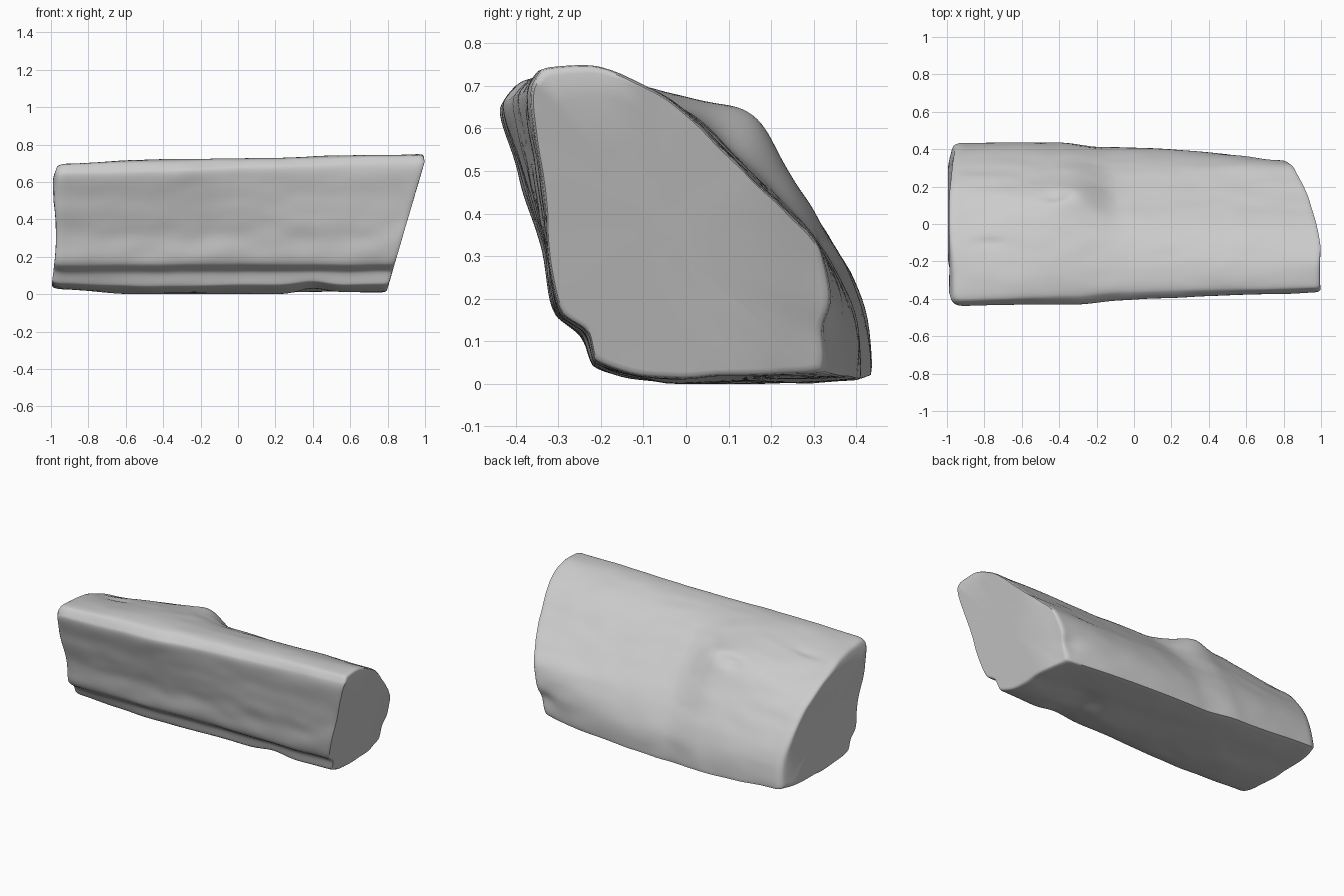
import bpy, bmesh, math
from mathutils import Vector, noise

if "Cube" in bpy.data.objects:
    bpy.data.objects.remove(bpy.data.objects["Cube"])

# Cross-sections (y, z) along the log: front top edge, bark arc, base, split front
left = [(-.438, .645), (-.405, .69), (-.30, .695), (-.15, .67), (0, .62), (.13, .555),
        (.24, .46), (.32, .365), (.41, .2), (.432, .05), (.2, .033), (-.07, .033),
        (-.215, .052), (-.25, .115), (-.305, .16), (-.345, .33), (-.395, .5)]
knot = [(-.428, .66), (-.385, .712), (-.25, .725), (-.08, .695), (.06, .655), (.155, .61),
        (.225, .505), (.315, .38), (.41, .2), (.435, .02), (.2, .0), (-.07, .004),
        (-.215, .045), (-.245, .115), (-.305, .165), (-.335, .33), (-.385, .5)]
middle = [(-.405, .67), (-.36, .715), (-.24, .722), (-.11, .69), (0, .64), (.11, .545),
          (.22, .435), (.315, .325), (.395, .17), (.408, .012), (.2, .003), (-.07, .004),
          (-.215, .045), (-.24, .115), (-.30, .165), (-.33, .33), (-.375, .5)]
right = [(-.362, .70), (-.34, .74), (-.22, .747), (-.1, .705), (0, .638), (.12, .515),
         (.23, .41), (.32, .31), (.34, .17), (.32, .03), (.1, .018), (-.07, .010),
         (-.215, .05), (-.235, .12), (-.29, .165), (-.325, .33), (-.345, .52)]
stations = [(-1, left), (-.35, knot), (-.05, middle), (1, right)]
STEPS, RINGS = 8, 110


def section(s):
    """Blend the two neighbouring sections at position s."""
    for (a, pa), (b, pb) in zip(stations, stations[1:]):
        if s <= b:
            u = (s - a) / (b - a)
            ease = u * u * (3 - 2 * u)
            out = []
            for p, q in zip(pa, pb):
                w = ease if b < .5 else u ** (2 if p[0] > .3 else .9)
                out.append(Vector(p).lerp(Vector(q), w))
            return out


def smooth_loop(pts):
    """Closed cubic curve with tangents shortened at sharp corners."""
    out, tans, n = [], [], len(pts)
    for i in range(n):
        d0 = (pts[i] - pts[i - 1]).normalized()
        d1 = (pts[(i + 1) % n] - pts[i]).normalized()
        tans.append((d0 + d1) * .5 * max(.25, d0.dot(d1)))
    for i in range(n):
        p, q = pts[i], pts[(i + 1) % n]
        h = (q - p).length
        for k in range(STEPS):
            t = k / STEPS
            out.append(p * (2*t**3 - 3*t*t + 1) + tans[i] * h * (t**3 - 2*t*t + t)
                       + q * (3*t*t - 2*t**3) + tans[(i + 1) % n] * h * (t**3 - t*t))
    return out


def ramp(v, a, b):
    t = min(1, max(0, (v - a) / (b - a)))
    return t * t * (3 - 2 * t)


def end_x(y, z):
    """Positions of the nearly flat left cut and the slanted right cut."""
    lo = -.987 + .015 * math.sin((z - .12) * 8) * (1 if z < .5 else .3)
    lo += .025 * max(ramp(z, .6, .7), ramp(y, .3, .44), ramp(-y, .36, .44))
    hi = .79 + .293 * z - .02 * ramp(z, .70, .76) - .04 * ramp(y, .12, .36)
    return lo, hi


def bump(x, y, cx, cy, rx, ry):
    return math.exp(-((x - cx) / rx) ** 2 - ((y - cy) / ry) ** 2)


def place(s, p, scale, centre):
    q = centre + (p - centre) * scale
    lo, hi = end_x(q.x, q.y)
    x = lo + (hi - lo) * (s + 1) / 2
    out = (p - centre).normalized()
    d = .007 * noise.noise(Vector((x * 2.2, q.x * 6, q.y * 6)))
    d += .004 * noise.noise(Vector((x * 6, q.x * 12, q.y * 12 + 5)))
    if q.y > .35 and q.x > -.35:      # branch knot and bark scars
        d += .028 * bump(x, q.x, -.28, .17, .14, .10)
        d -= .022 * bump(x, q.x, -.42, .15, .07, .03)
        d -= .010 * bump(x, q.x, -.77, -.10, .08, .02)
    if q.x > .2:                      # chipped back right corner
        d -= .02 * bump(x, q.y, .75, .12, .08, .05)
    q = q + out * d * scale
    # hollow under the base
    z = q.y + .025 * math.exp(-((x - .4) / .11) ** 2) * ramp(-q.y, -.11, -.02) * ramp(-q.x, -.25, .0)
    return (x, q.x, max(0, z))


# Rings: end caps close inward, worn round at both rims
plan = [(-1, k) for k in (.2, .5, .8, .9, .945)]
plan += [(-.993, .972), (-.98, .988), (-.965, .996)]
plan += [(-.95 + 1.944 * i / RINGS, .993 if i == RINGS else 1) for i in range(RINGS + 1)]
plan += [(1, k) for k in (.98, .95, .8, .5, .2)]

bm = bmesh.new()
rings = []
for s, k in plan:
    loop = smooth_loop(section(s))
    c = sum(loop, Vector((0, 0))) / len(loop)
    rings.append([bm.verts.new(place(s, p, k, c)) for p in loop])
n = len(rings[0])
for a, b in zip(rings, rings[1:]):
    for i in range(n):
        bm.faces.new((a[i], a[(i + 1) % n], b[(i + 1) % n], b[i]))
bm.faces.new(rings[0])
bm.faces.new(rings[-1])
bmesh.ops.recalc_face_normals(bm, faces=bm.faces[:])

# Split log object
mesh = bpy.data.meshes.new("split_log")
bm.to_mesh(mesh)
bm.free()
log = bpy.data.objects.new("split_log", mesh)
bpy.context.collection.objects.link(log)
bpy.context.view_layer.objects.active = log
log.select_set(True)
bpy.ops.object.shade_smooth_by_angle(angle=math.radians(50))
